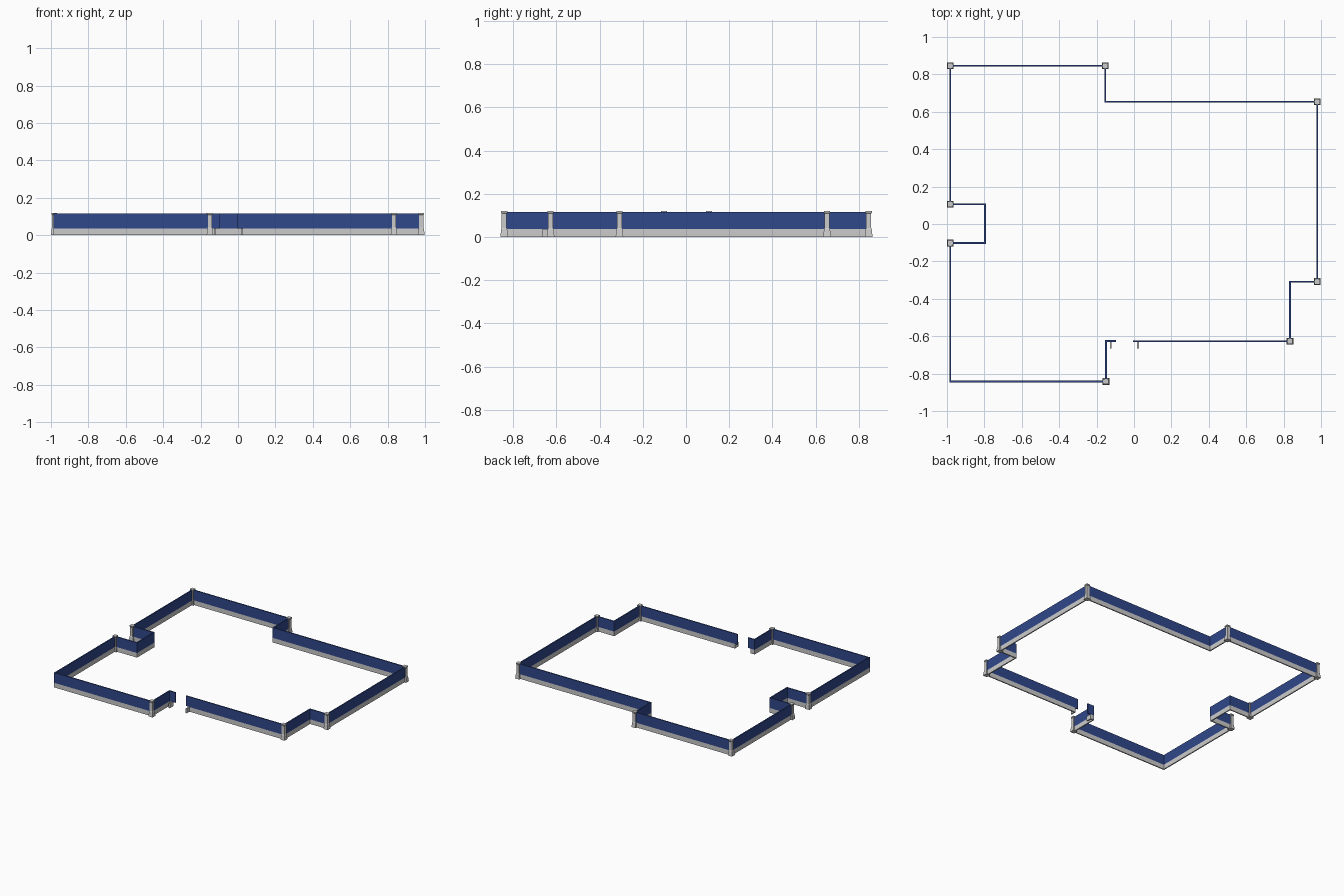
import bpy, bmesh
from mathutils import Vector

if "Cube" in bpy.data.objects:
    bpy.data.objects.remove(bpy.data.objects["Cube"])

blue = bpy.data.materials.new("board_blue")
blue.diffuse_color = (0.03, 0.065, 0.26, 1)
blue.use_nodes = True
blue.node_tree.nodes["Principled BSDF"].inputs["Base Color"].default_value = blue.diffuse_color


def finish(bm, name, mat=None):
    bmesh.ops.recalc_face_normals(bm, faces=bm.faces)
    me = bpy.data.meshes.new(name)
    bm.to_mesh(me)
    bm.free()
    ob = bpy.data.objects.new(name, me)
    bpy.context.collection.objects.link(ob)
    if mat:
        me.materials.append(mat)
    return ob


def strip_wall(name, pts, thick, z0, z1, mat=None):
    """Upright wall of constant thickness with mitred corners along an open path."""
    pts = [Vector(p) for p in pts]
    dirs = [(b - a).normalized() for a, b in zip(pts, pts[1:])]
    bm = bmesh.new()
    rings = []
    for i, p in enumerate(pts):
        d0, d1 = dirs[max(i - 1, 0)], dirs[min(i, len(dirs) - 1)]
        n0, n1 = Vector((-d0.y, d0.x)), Vector((-d1.y, d1.x))
        m = (n0 + n1) / (1 + n0.dot(n1)) * thick / 2
        rings.append([bm.verts.new((*(p + m * s), z))
                      for s, z in ((1, z0), (1, z1), (-1, z1), (-1, z0))])
    for a, b in zip(rings, rings[1:]):
        for k in range(4):
            j = (k + 1) % 4
            bm.faces.new((a[k], a[j], b[j], b[k]))
    bm.faces.new(rings[0])
    bm.faces.new(rings[-1])
    return finish(bm, name, mat)


def post(name, x, y):
    """Square post with flared foot and small cap."""
    profile = [(0.018, 0), (0.017, 0.008), (0.014, 0.035), (0.0115, 0.042),
               (0.0115, 0.108), (0.0145, 0.112), (0.0145, 0.12)]
    bm = bmesh.new()
    rings = [[bm.verts.new((x + sx * r, y + sy * r, z))
              for sx, sy in ((-1, -1), (1, -1), (1, 1), (-1, 1))] for r, z in profile]
    for a, b in zip(rings, rings[1:]):
        for k in range(4):
            j = (k + 1) % 4
            bm.faces.new((a[k], a[j], b[j], b[k]))
    bm.faces.new(rings[0])
    bm.faces.new(rings[-1])
    return finish(bm, name)


# Perimeter corners, running from the left of the entrance round to its right
corners = [(-0.15, -0.626), (-0.15, -0.842), (-0.982, -0.842), (-0.982, -0.102),
           (-0.797, -0.102), (-0.797, 0.106), (-0.982, 0.106), (-0.982, 0.846),
           (-0.154, 0.846), (-0.154, 0.653), (0.98, 0.653), (0.98, -0.308),
           (0.834, -0.308), (0.834, -0.627)]

# Blue boards stop short of the entrance
strip_wall("wall_boards", [(-0.096, -0.626)] + corners + [(-0.006, -0.627)],
           0.009, 0.036, 0.115, blue)

# Grey kerb turns outward at the entrance
strip_wall("kerb", [(-0.125, -0.665), (-0.125, -0.626)] + corners
           + [(0.021, -0.627), (0.021, -0.665)], 0.009, 0, 0.036)

# Posts on the outward corners
for i in (1, 3, 6, 7, 8, 10, 11, 13):
    post(f"corner_post_{i}", *corners[i])
